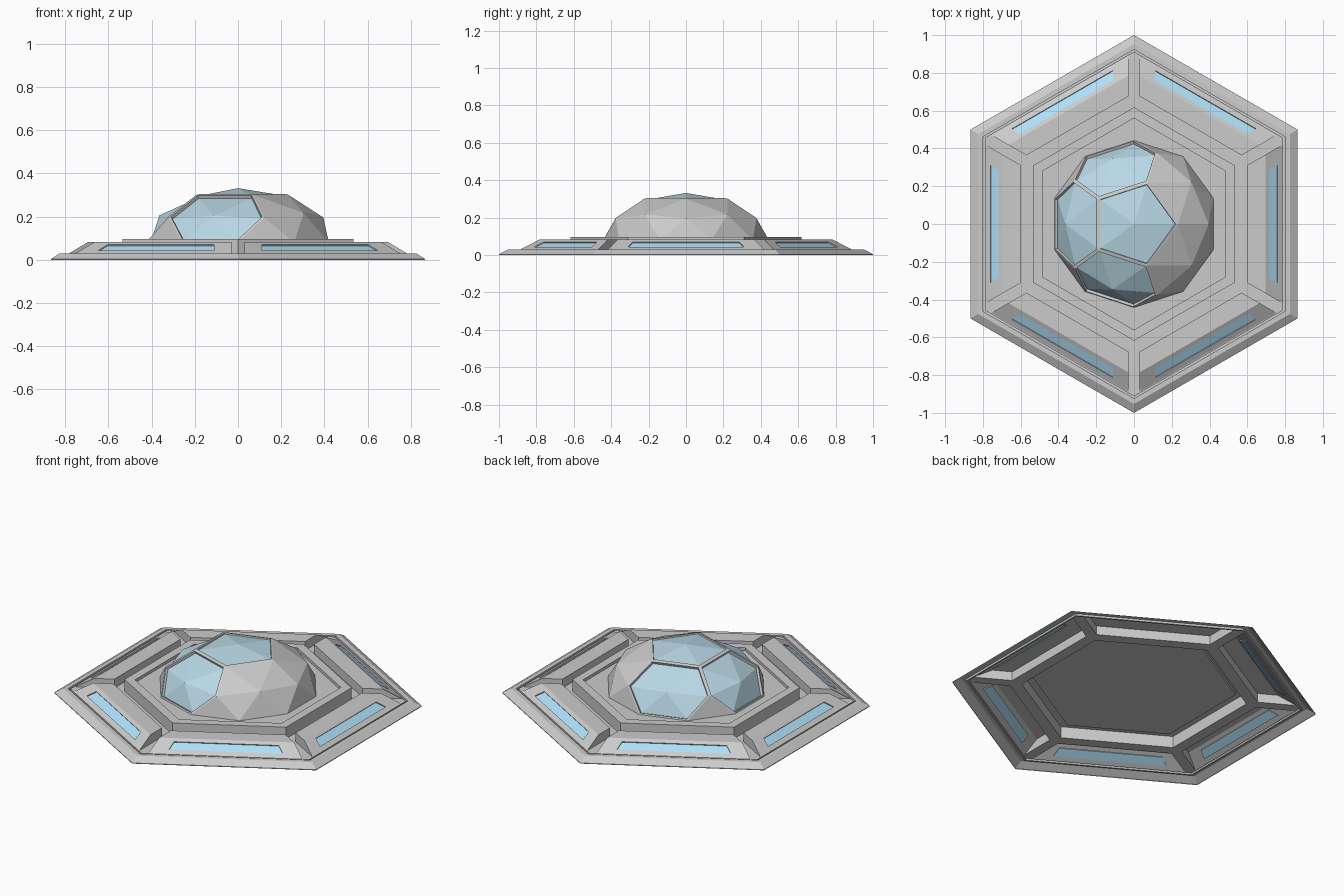
import bpy, bmesh
from math import sin, cos, atan2, radians, tan, pi
from mathutils import Matrix, Vector

if "Cube" in bpy.data.objects:
    bpy.data.objects.remove(bpy.data.objects["Cube"])

T30 = tan(pi / 6)


def material(name, rgb):
    m = bpy.data.materials.new(name)
    m.diffuse_color = (*rgb, 1)
    m.use_nodes = True
    m.node_tree.nodes["Principled BSDF"].inputs["Base Color"].default_value = m.diffuse_color
    return m


grey = material("grey", (0.7, 0.7, 0.7))
window_blue = material("window_blue", (0.43, 0.75, 0.95))
dome_blue = material("dome_blue", (0.48, 0.69, 0.79))


def finish(bm, name, mats=()):
    me = bpy.data.meshes.new(name)
    bm.to_mesh(me)
    bm.free()
    for m in mats:
        me.materials.append(m)
    ob = bpy.data.objects.new(name, me)
    bpy.context.collection.objects.link(ob)
    return ob


def ring(bm, pts):
    return [bm.verts.new(p) for p in pts]


def bridge(bm, a, b):
    n = len(a)
    for i in range(n):
        j = (i + 1) % n
        bm.faces.new((a[i], a[j], b[j], b[i]))


def hex_shell(name, profile, cap):
    """Six-sided shell from (flat distance, z) pairs, outside to inside."""
    bm = bmesh.new()
    rings = []
    for d, z in profile:
        r = d / cos(pi / 6)
        rings.append(ring(bm, [(r * cos(pi / 6 + k * pi / 3),
                                r * sin(pi / 6 + k * pi / 3), z) for k in range(6)]))
    for a, b in zip(rings, rings[1:]):
        bridge(bm, a, b)
    if cap:
        bm.faces.new(rings[-1])
    return finish(bm, name)


def trapezoid(x0, h0, z0, x1, h1, z1):
    """Four corners: inner edge at x0, outer edge at x1."""
    return [(x0, -h0, z0), (x1, -h1, z1), (x1, h1, z1), (x0, h0, z0)]


FLOOR, TOP = 0.028, 0.082

# outer rim with a narrow groove, and raised central hub with a sunken floor
hex_shell("rim", [(0.866, 0), (0.866, 0.004), (0.825, 0.03), (0.80, 0.03), (0.80, 0.018),
                  (0.79, 0.018), (0.79, FLOOR)], False)
hex_shell("hub", [(0.535, FLOOR), (0.535, 0.097), (0.485, 0.097), (0.485, 0.08)], True)


def bay(k):
    """One side: channel floor, raised block, sloped face with a recessed window."""
    def half(x, gap=0.0346):
        return x * T30 - gap
    bm = bmesh.new()
    floor = ring(bm, trapezoid(0.535, half(0.535, 0), FLOOR, 0.79, half(0.79, 0), FLOOR))
    base = ring(bm, trapezoid(0.60, half(0.60), FLOOR, 0.785, half(0.785), FLOOR))
    top = ring(bm, trapezoid(0.60, half(0.60), TOP, 0.695, half(0.695), TOP))
    bridge(bm, floor, base)
    for i, j in ((0, 1), (2, 3), (3, 0)):
        bm.faces.new((base[i], base[j], top[j], top[i]))
    bm.faces.new(top)
    # window in the sloped face
    slope = [top[1], base[1], base[2], top[2]]

    def z(x):
        return FLOOR + (0.785 - x) * (TOP - FLOOR) / 0.09
    pts = trapezoid(0.715, 0.285, z(0.715), 0.76, 0.31, z(0.76))
    opening = ring(bm, pts)
    pane = ring(bm, [Vector(p) - Vector((0.003, 0, 0.005)) for p in pts])
    bridge(bm, slope, opening)
    bridge(bm, opening, pane)
    bm.faces.new(pane).material_index = 1
    bm.transform(Matrix.Rotation(k * pi / 3, 4, 'Z'))
    bm.normal_update()
    finish(bm, f"window_bay_{k + 1}", (grey, window_blue))


for k in range(6):
    bay(k)

# faceted dome: upper half of an icosphere, flattened
R, H, Z0 = 0.442, 0.26, 0.08
bm = bmesh.new()
bmesh.ops.create_icosphere(bm, subdivisions=2, radius=R)
v = next(v for v in bm.verts if 0.8 < v.co.z / R < 0.9)
bm.transform(Matrix.Rotation(-atan2(v.co.y, v.co.x), 4, 'Z'))
bmesh.ops.delete(bm, geom=[v for v in bm.verts if v.co.z < -0.01], context='VERTS')

# glass panels: the faces around the apex and three neighbouring centres
targets = [Vector((0, 0, R))]
for az in (108, 180, 252):
    a, t = radians(az), radians(58.3)
    targets.append(Vector((sin(t) * cos(a), sin(t) * sin(a), cos(t))) * R)
centres = [min(bm.verts, key=lambda v: (v.co - p).length) for p in targets]
bm.transform(Matrix.Translation((0, 0, Z0)) @ Matrix.Diagonal((1, 1, H / R, 1)))
bm.normal_update()
groups = [list(c.link_faces) for c in centres]
for faces, depth in zip(groups, (0.008, 0.015, 0.015, 0.015)):
    bmesh.ops.inset_region(bm, faces=faces, thickness=0.01, depth=0,
                           use_boundary=True, use_even_offset=True)
    bmesh.ops.inset_region(bm, faces=faces, thickness=0.001, depth=-depth,
                           use_boundary=True, use_even_offset=True)
    for f in faces:
        f.material_index = 1
finish(bm, "dome", (grey, dome_blue))
